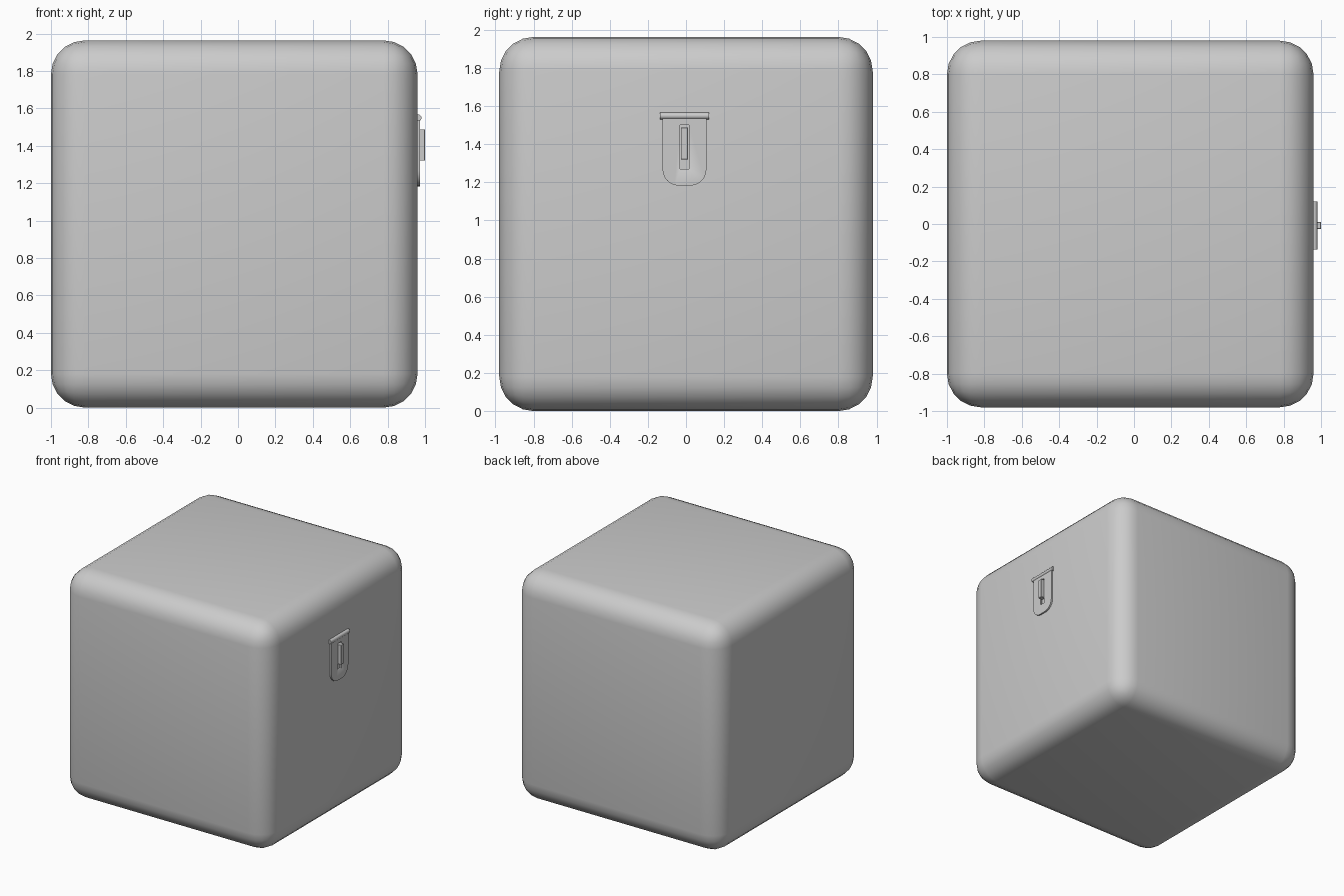
import bpy, bmesh, math
from mathutils import Vector

if "Cube" in bpy.data.objects:
    bpy.data.objects.remove(bpy.data.objects["Cube"])

YC = -0.008  # centre line of the latch


def box(name, lo, hi, bevel=0.0, seg=3):
    bm = bmesh.new()
    bmesh.ops.create_cube(bm, size=1)
    lo, hi = Vector(lo), Vector(hi)
    for v in bm.verts:
        v.co = Vector((lo[i] + (v.co[i] + 0.5) * (hi[i] - lo[i]) for i in range(3)))
    if bevel:
        bmesh.ops.bevel(bm, geom=bm.edges[:], offset=bevel, segments=seg,
                        profile=0.5, affect='EDGES')
    return finish(name, bm)


def finish(name, bm):
    bmesh.ops.recalc_face_normals(bm, faces=bm.faces[:])
    me = bpy.data.meshes.new(name)
    bm.to_mesh(me)
    bm.free()
    ob = bpy.data.objects.new(name, me)
    bpy.context.collection.objects.link(ob)
    bpy.ops.object.select_all(action='DESELECT')
    ob.select_set(True)
    bpy.context.view_layer.objects.active = ob
    bpy.ops.object.shade_smooth_by_angle(angle=math.radians(35))
    return ob


# Rounded cube body
box("body", (-1, -0.98, 0), (0.96, 0.98, 1.963), 0.18, 5)

# Latch plate: straight top, rounded lower corners
hw, top, bottom, r = 0.115, 1.55, 1.183, 0.085
outline = [(-hw, top)]
for cy, start in ((-hw + r, 180), (hw - r, 270)):
    for i in range(7):
        a = math.radians(start + 15 * i)
        outline.append((cy + r * math.cos(a), bottom + r + r * math.sin(a)))
outline.append((hw, top))
bm = bmesh.new()
face = bm.faces.new([bm.verts.new((0.955, YC + y, z)) for y, z in outline])
ext = bmesh.ops.extrude_face_region(bm, geom=[face])
for v in ext["geom"]:
    if isinstance(v, bmesh.types.BMVert):
        v.co.x = 0.974
plate = finish("latch_plate", bm)

# Slot through the plate
cutter = box("slot_cutter", (0.94, YC - 0.023, 1.27), (1.0, YC + 0.023, 1.50))
cutter.hide_render = True
cutter.hide_set(True)
mod = plate.modifiers.new("slot", 'BOOLEAN')
mod.operation = 'DIFFERENCE'
mod.solver = 'EXACT'
mod.object = cutter

# Staple standing in the slot
box("latch_staple", (0.95, YC - 0.019, 1.32), (1.0, YC + 0.019, 1.488), 0.002, 1)

# Hinge pin along the top of the plate
bm = bmesh.new()
bmesh.ops.create_cone(bm, cap_ends=True, segments=16, radius1=0.018,
                      radius2=0.018, depth=0.258)
for v in bm.verts:
    x, y, z = v.co
    v.co = (0.963 + x, YC + z, 1.549 + y)
finish("hinge_pin", bm)
